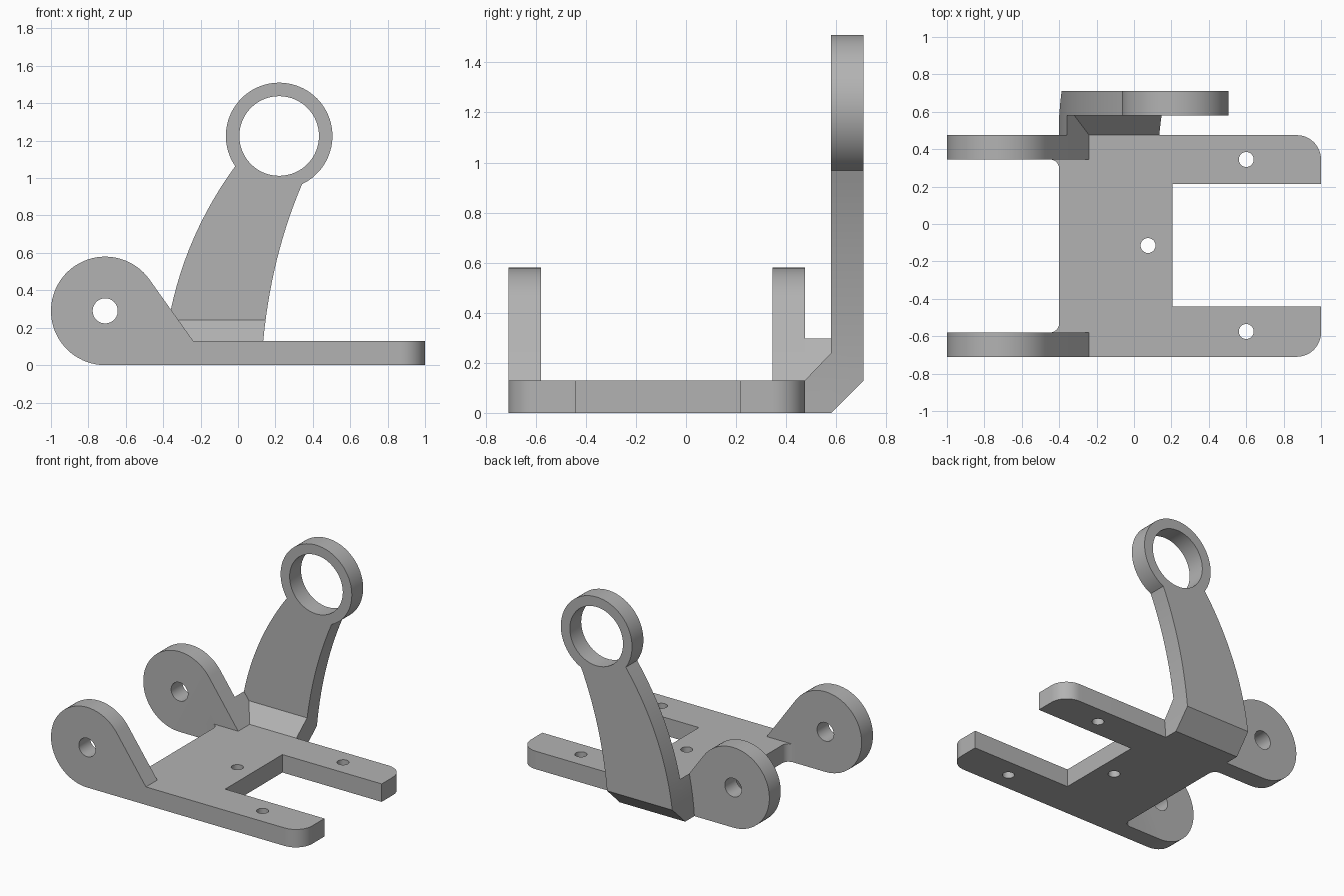
import bpy, bmesh
from math import sin, cos, radians, acos, atan2, degrees, hypot
from mathutils import Vector

cube = bpy.data.objects.get("Cube")
if cube:
    bpy.data.objects.remove(cube, do_unlink=True)

grey = bpy.data.materials.new("plain_grey")
grey.use_nodes = True
colour = (0.45, 0.45, 0.45, 1)
grey.diffuse_color = colour
grey.node_tree.nodes["Principled BSDF"].inputs["Base Color"].default_value = colour


def arc(cx, cy, r, start, end, steps=12):
    angles = [radians(start + (end - start) * i / steps) for i in range(steps + 1)]
    return [(cx + r * cos(a), cy + r * sin(a)) for a in angles]


def bezier(a, b, c, steps=16):
    a, b, c = Vector(a), Vector(b), Vector(c)
    ts = [i / steps for i in range(steps + 1)]
    return [tuple(a * (1 - t) ** 2 + b * 2 * t * (1 - t) + c * t * t) for t in ts]


def prism(name, outline, axis, low, high):
    """Extrude a 2D outline along an axis; the outline uses the other two axes."""
    place = {"X": lambda p, d: (d, p[0], p[1]),
             "Y": lambda p, d: (p[0], d, p[1]),
             "Z": lambda p, d: (p[0], p[1], d)}[axis]
    bm = bmesh.new()
    face = bm.faces.new([bm.verts.new(place(p, low)) for p in outline])
    moved = bmesh.ops.extrude_face_region(bm, geom=[face])["geom"]
    bmesh.ops.translate(bm, vec=place((0, 0), high - low),
                        verts=[v for v in moved if isinstance(v, bmesh.types.BMVert)])
    bmesh.ops.recalc_face_normals(bm, faces=bm.faces)
    mesh = bpy.data.meshes.new(name)
    bm.to_mesh(mesh)
    bm.free()
    mesh.materials.append(grey)
    obj = bpy.data.objects.new(name, mesh)
    bpy.context.collection.objects.link(obj)
    return obj


def combine(target, tool, operation, keep=False):
    mod = target.modifiers.new("cut", "BOOLEAN")
    mod.operation, mod.solver, mod.object = operation, "EXACT", tool
    with bpy.context.temp_override(object=target, active_object=target):
        bpy.ops.object.modifier_apply(modifier=mod.name)
    if not keep:
        bpy.data.objects.remove(tool, do_unlink=True)


THICK = 0.13
FRONT, BACK = -0.71, 0.475

# Base plate: forked on the right, small fillets where it meets the lugs
plate_outline = (
    [(-0.45, FRONT)]
    + arc(0.87, FRONT + THICK, THICK, -90, 0)
    + [(1, -0.44), (0.205, -0.44), (0.205, 0.215), (1, 0.215)]
    + arc(0.87, BACK - THICK, THICK, 0, 90)
    + [(-0.45, BACK)]
    + arc(-0.45, 0.295, 0.05, 90, 0, 8)
    + arc(-0.45, -0.53, 0.05, 0, -90, 8))
bracket = prism("bracket", plate_outline, "Z", 0, THICK)

# Lug outline: round head running down a tangent slope to the plate
LUG, LUG_R, foot = (-0.71, 0.29), 0.29, (-0.24, THICK)
dx, dz = foot[0] - LUG[0], foot[1] - LUG[1]
tangent = degrees(atan2(dz, dx) + acos(LUG_R / hypot(dx, dz)))
lug_outline = [(foot[0], 0), foot] + arc(*LUG, LUG_R, tangent, 270, 48)

# Arm outline: curved sides running up into the ring
RING = (0.22, 1.225)
ring_arc = arc(*RING, 0.285, -64.5, 214.5, 64)
arm_outline = (bezier((0.125, 0), (0.155, 0.53), ring_arc[0])[:-1] + ring_arc
               + bezier(ring_arc[-1], (-0.36, 0.59), (-0.4, 0))[1:])
arm = prism("arm", arm_outline, "Y", 0.44, 0.8)

# Web joining the back lug to the arm, bounded by both outlines
web = prism("web", lug_outline, "Y", 0.45, 0.58)
combine(web, arm, "INTERSECT", keep=True)

# Bend the arm: 45 degree kick out from the plate, then upright
bend = prism("bend", [(0.45, 0), (0.58, 0), (0.71, THICK), (0.71, 1.6), (0.58, 1.6),
                      (0.58, 0.24), (BACK, THICK), (0.45, THICK)], "X", -0.6, 0.8)
combine(arm, bend, "INTERSECT")

# Join everything into one solid
for y in (FRONT, BACK - THICK):
    combine(bracket, prism("lug", lug_outline, "Y", y, y + THICK), "UNION")
combine(bracket, arm, "UNION")
combine(bracket, web, "UNION")

# Holes: plate screws, lug pivots and ring bore
for x, y in ((0.6, 0.345), (0.6, -0.575), (0.075, -0.115)):
    combine(bracket, prism("hole", arc(x, y, 0.04, 0, 348.75, 31), "Z", -0.1, 0.3), "DIFFERENCE")
for centre, radius, low, high in ((LUG, 0.067, -0.9, 0.55), (RING, 0.213, 0.5, 0.9)):
    combine(bracket, prism("bore", arc(*centre, radius, 0, 354.375, 63), "Y", low, high), "DIFFERENCE")

bpy.ops.object.select_all(action="DESELECT")
bracket.select_set(True)
bpy.context.view_layer.objects.active = bracket
bpy.ops.object.shade_smooth_by_angle(angle=radians(30))
